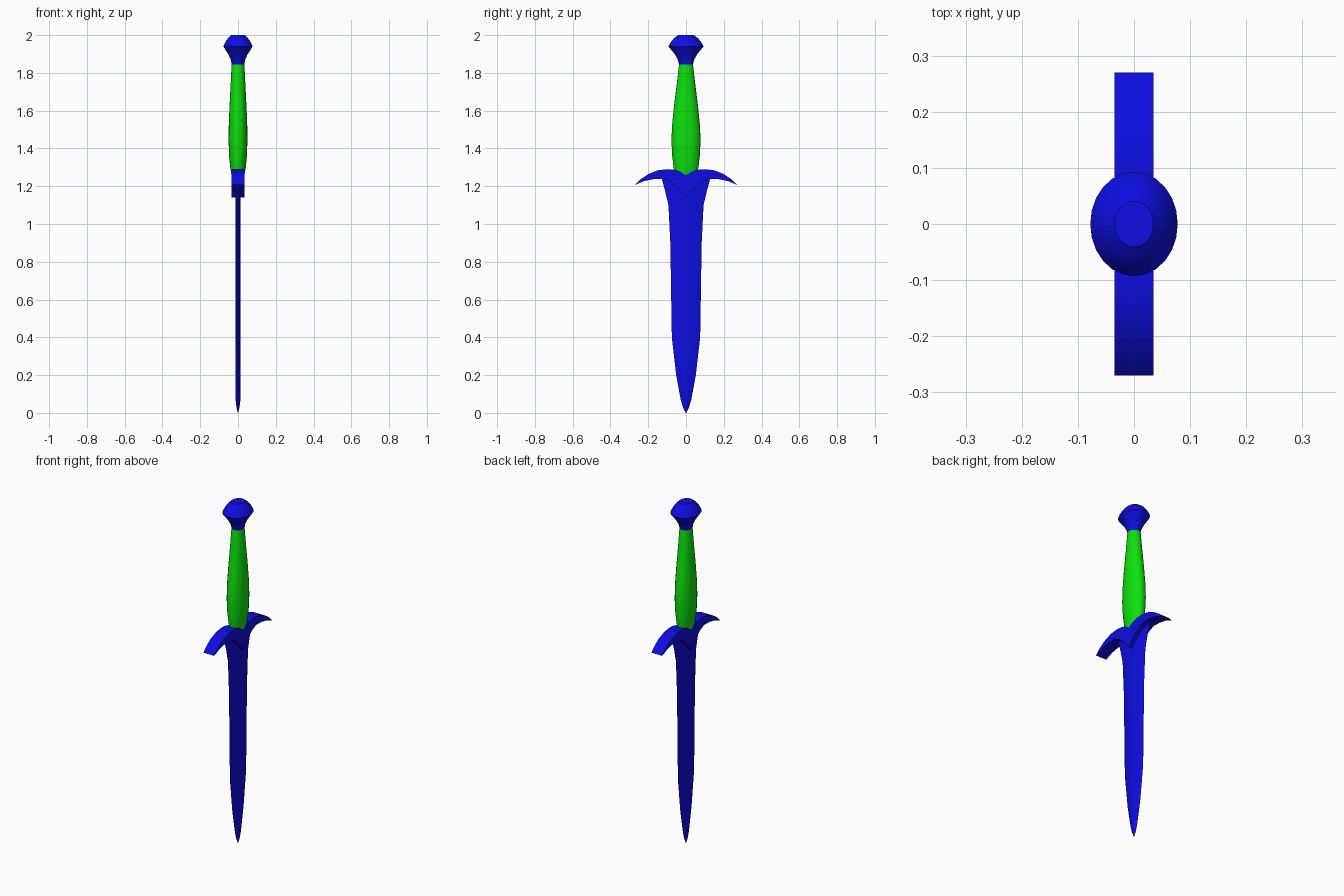
import bpy, bmesh, math

cube = bpy.data.objects.get("Cube")
if cube:
    bpy.data.objects.remove(cube, do_unlink=True)


def material(name, color):
    m = bpy.data.materials.new(name)
    m.use_nodes = True
    m.diffuse_color = color
    m.node_tree.nodes["Principled BSDF"].inputs["Base Color"].default_value = color
    return m


blue = material("deep blue", (0.004, 0.004, 0.75, 1))
green = material("bright green", (0.004, 0.75, 0.004, 1))


def finish(name, bm, mat, angle=30):
    bmesh.ops.recalc_face_normals(bm, faces=bm.faces)
    mesh = bpy.data.meshes.new(name)
    bm.to_mesh(mesh)
    bm.free()
    mesh.materials.append(mat)
    obj = bpy.data.objects.new(name, mesh)
    bpy.context.collection.objects.link(obj)
    bpy.ops.object.select_all(action='DESELECT')
    obj.select_set(True)
    bpy.context.view_layer.objects.active = obj
    bpy.ops.object.shade_smooth_by_angle(angle=math.radians(angle))
    return obj


def loft(name, section, levels, mat, angle=30):
    """Stack a unit cross-section at (z, x radius, y radius) levels."""
    bm = bmesh.new()
    rings = [[bm.verts.new((x * rx, y * ry, z)) for x, y in section]
             for z, rx, ry in levels]
    n = len(section)
    for a, b in zip(rings, rings[1:]):
        for i in range(n):
            j = (i + 1) % n
            bm.faces.new((a[i], a[j], b[j], b[i]))
    bm.faces.new(rings[0])
    bm.faces.new(rings[-1])
    return finish(name, bm, mat, angle)


circle = [(math.cos(math.tau * i / 24), math.sin(math.tau * i / 24)) for i in range(24)]
lens = [(0, -1), (0.75, -0.5), (1, 0), (0.75, 0.5), (0, 1), (-0.75, 0.5), (-1, 0), (-0.75, -0.5)]

# Blade: thin lens section, flaring under the guard
blade = [(0.0, 0.001, 0.002), (0.03, 0.008, 0.016), (0.07, 0.013, 0.028),
         (0.2, 0.014, 0.052), (0.4, 0.014, 0.075), (0.9, 0.014, 0.083),
         (1.1, 0.014, 0.093), (1.18, 0.014, 0.112), (1.245, 0.014, 0.13)]
loft("blade", lens, blade, blue)

# Grip: swollen oval handle
grip = [(1.25, 0.033, 0.056), (1.3, 0.041, 0.066), (1.36, 0.047, 0.073),
        (1.44, 0.05, 0.077), (1.52, 0.049, 0.074), (1.62, 0.045, 0.064),
        (1.74, 0.039, 0.049), (1.845, 0.034, 0.037)]
loft("grip", circle, grip, green)

# Pommel: flared neck below a flattened dome
pommel = [(1.84, 0.032, 0.036), (1.87, 0.038, 0.043), (1.9, 0.052, 0.06),
          (1.94, 0.078, 0.093), (1.965, 0.066, 0.079),
          (1.985, 0.052, 0.062), (2.0, 0.035, 0.041)]
loft("pommel", circle, pommel, blue)

# Guard: one side of the crescent outline, mirrored and extruded across x
top = [(0.03, 1.278), (0.065, 1.287), (0.1, 1.29), (0.15, 1.284),
       (0.2, 1.264), (0.24, 1.237), (0.27, 1.207)]
under = [(0.22, 1.228), (0.17, 1.238), (0.12, 1.24), (0.08, 1.222), (0.04, 1.186)]
half = top + under
outline = [(0, 1.258)] + half + [(0, 1.14)] + [(-y, z) for y, z in reversed(half)]
bm = bmesh.new()
face = bm.faces.new([bm.verts.new((-0.035, y, z)) for y, z in outline])
extruded = bmesh.ops.extrude_face_region(bm, geom=[face])["geom"]
bmesh.ops.translate(bm, vec=(0.07, 0, 0),
                    verts=[v for v in extruded if isinstance(v, bmesh.types.BMVert)])
finish("guard", bm, blue)
